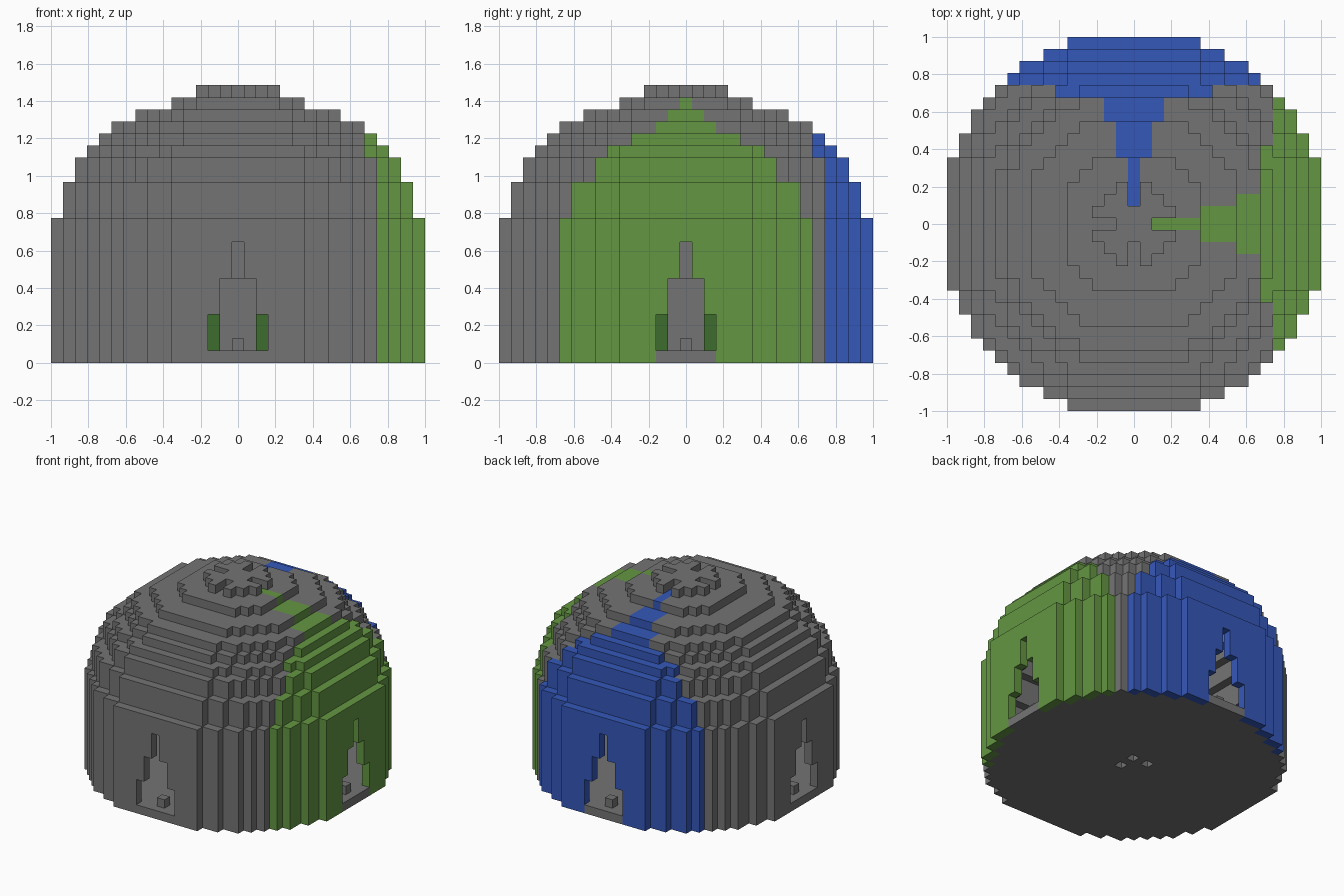
import bpy
import bmesh
from mathutils import Vector

cube = bpy.data.objects.get("Cube")
if cube:
    bpy.data.objects.remove(cube, do_unlink=True)

CELL = 2 / 31


def material(name, rgb):
    mat = bpy.data.materials.new(name)
    mat.use_nodes = True
    mat.diffuse_color = (*rgb, 1)
    mat.node_tree.nodes["Principled BSDF"].inputs["Base Color"].default_value = (*rgb, 1)
    return mat


grey = material("stone grey", (0.175, 0.175, 0.175))
green = material("leaf green", (0.127, 0.305, 0.055))
blue = material("royal blue", (0.036, 0.098, 0.49))
dark_green = material("dark green", (0.045, 0.15, 0.027))

# Dome profile: half width in cells for each layer of blocks
PROFILE = [15] * 12 + [14] * 3 + [13] * 2 + [12, 11, 10, 8, 5, 3]
TOP = len(PROFILE) - 1
# Coloured wedge on the upper layers: layer -> (first cell outward, half width)
WEDGE = {17: (11, 6), 18: (11, 4), 19: (9, 2), 20: (6, 1), 21: (2, 0)}


def in_dome(x, y, z):
    if not 0 <= z <= TOP:
        return False
    n = PROFILE[z]
    if z == TOP:
        # Crown with a notch in the middle of each side
        if (x == 0 and abs(y) >= 2) or (y == 0 and abs(x) >= 2):
            return False
        return x * x + y * y <= 12
    return max(abs(x), abs(y)) <= n and x * x + y * y <= (n + 1) ** 2


def in_wedge(out, side, z):
    start, width = WEDGE.get(z, (12, 99))
    return z < TOP and out >= start and abs(side) <= width


def in_doorway(out, side, z):
    """Stepped pointed opening in the wall."""
    half = 2 if z <= 3 else 1 if z <= 6 else 0
    return abs(out) >= 13 and 1 <= z <= 9 and abs(side) <= half


STEPS = [Vector(s) for s in ((1, 0, 0), (-1, 0, 0), (0, 1, 0),
                             (0, -1, 0), (0, 0, 1), (0, 0, -1))]
cells = {}

# Hollow dome with floor and four doorways
span = range(-15, 16)
for z in range(TOP + 1):
    for x in span:
        for y in span:
            if not in_dome(x, y, z):
                continue
            skin = any(not in_dome(x + int(s.x), y + int(s.y), z + int(s.z)) for s in STEPS)
            if not skin or in_doorway(x, y, z) or in_doorway(y, x, z):
                continue
            side_wall = any(not in_dome(x + int(s.x), y + int(s.y), z) for s in STEPS[:4])
            sill = z == 0 and min(abs(x), abs(y)) <= 2
            if z == 0 and (sill or not side_wall):
                part = "floor"
            elif in_wedge(x, y, z):
                part = "left_panel"
            elif in_wedge(y, x, z):
                part = "back_panel"
            else:
                part = "dome_shell"
            cells[x, y, z] = part

# Vent holes in the floor
for x, y in ((1, 1), (1, -1), (-1, 1)):
    del cells[x, y, 0]

# Door steps
for s in STEPS[:4]:
    cells[int(s.x) * 14, int(s.y) * 14, 1] = "door_steps"

# Rocket standing in the middle: legs, body, nose and corner fins
for x in (-1, 0, 1):
    for y in (-1, 0, 1):
        for z in range(1, 7):
            if z > 1 or (x and y):
                cells[x, y, z] = "rocket_body"
for z in range(7, 10):
    cells[0, 0, z] = "rocket_nose"
for x in (-2, 2):
    for y in (-2, 2):
        for z in range(1, 4):
            cells[x, y, z] = "rocket_fins"


def build(name, mat):
    """Make one object from the exposed faces of its blocks."""
    bm = bmesh.new()
    for cell, part in cells.items():
        if part != name:
            continue
        centre = Vector(cell) + Vector((0, 0, 0.5))
        for s in STEPS:
            if tuple(int(c) for c in Vector(cell) + s) in cells:
                continue
            u = Vector((s.y, s.z, s.x)) / 2
            v = s.cross(u)
            mid = centre + s / 2
            corners = (mid - u - v, mid + u - v, mid + u + v, mid - u + v)
            bm.faces.new([bm.verts.new(c * CELL) for c in corners])
    bmesh.ops.remove_doubles(bm, verts=bm.verts[:], dist=CELL / 100)
    mesh = bpy.data.meshes.new(name)
    bm.to_mesh(mesh)
    bm.free()
    mesh.materials.append(mat)
    obj = bpy.data.objects.new(name, mesh)
    bpy.context.collection.objects.link(obj)


for name, mat in (("floor", grey), ("dome_shell", grey), ("left_panel", green),
                  ("back_panel", blue), ("door_steps", grey), ("rocket_body", grey),
                  ("rocket_nose", grey), ("rocket_fins", dark_green)):
    build(name, mat)
